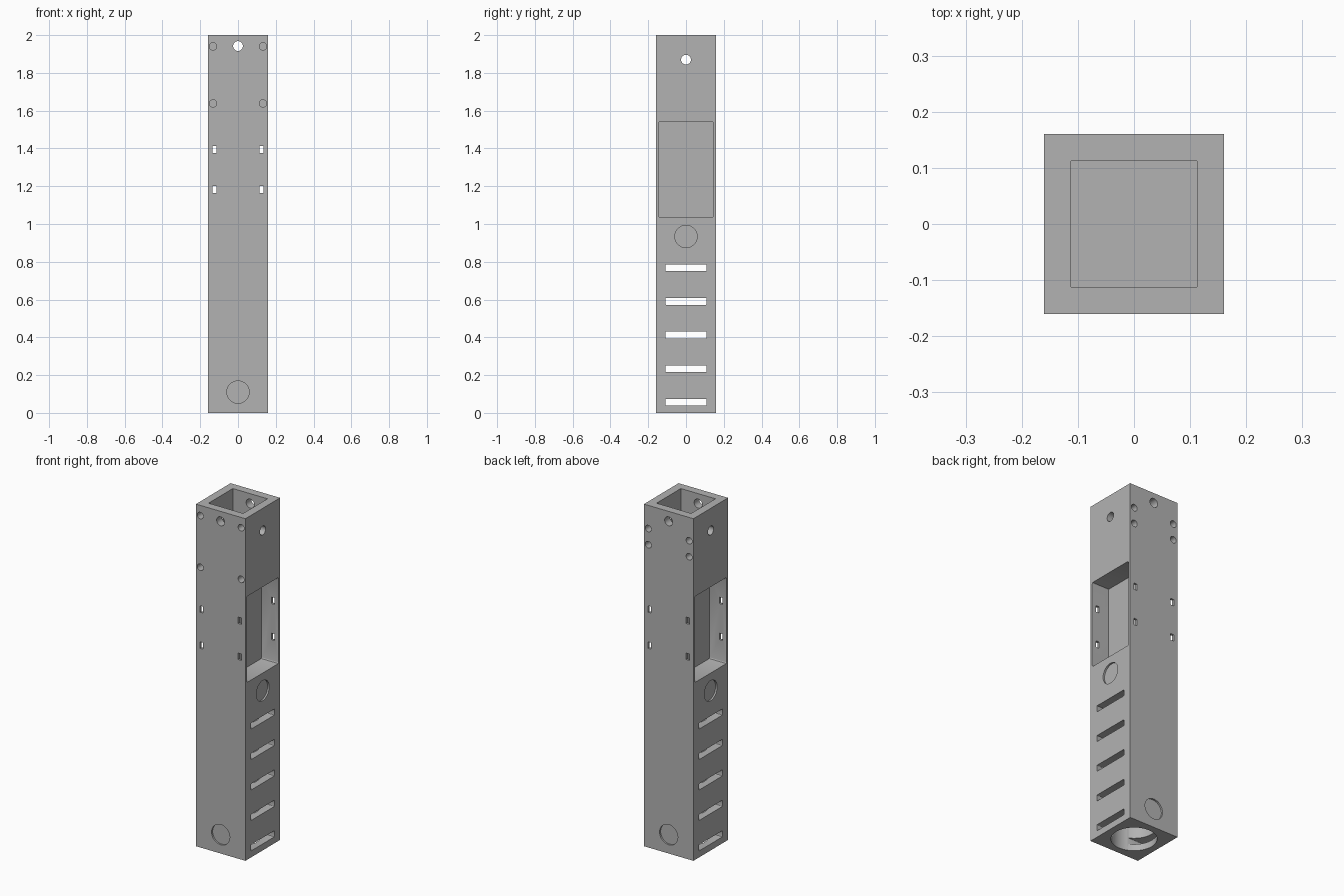
import bpy, bmesh, math
from mathutils import Matrix, Vector

if "Cube" in bpy.data.objects:
    bpy.data.objects.remove(bpy.data.objects["Cube"])

H = 0.16          # half width of the square column


def make_object(name, bm):
    mesh = bpy.data.meshes.new(name)
    bmesh.ops.recalc_face_normals(bm, faces=bm.faces)
    bm.to_mesh(mesh)
    bm.free()
    ob = bpy.data.objects.new(name, mesh)
    bpy.context.collection.objects.link(ob)
    return ob


def box(name, lo, hi, round_axis=None, r=0.0):
    bm = bmesh.new()
    bmesh.ops.create_cube(bm, size=1)
    lo, hi = Vector(lo), Vector(hi)
    size, mid = hi - lo, (lo + hi) / 2
    for v in bm.verts:
        v.co = Vector(a * b + c for a, b, c in zip(v.co, size, mid))
    if round_axis is not None:
        edges = [e for e in bm.edges
                 if abs(e.verts[0].co[round_axis] - e.verts[1].co[round_axis]) > 1e-4]
        bmesh.ops.bevel(bm, geom=edges, offset=r, segments=3, profile=0.5, affect='EDGES')
    return make_object(name, bm)


def rod(name, axis, centre, r, length, n=32):
    bm = bmesh.new()
    rot = {'X': Matrix.Rotation(math.pi / 2, 4, 'Y'),
           'Y': Matrix.Rotation(math.pi / 2, 4, 'X'),
           'Z': Matrix.Identity(4)}[axis]
    bmesh.ops.create_cone(bm, cap_ends=True, segments=n, radius1=r, radius2=r,
                          depth=length, matrix=Matrix.Translation(centre) @ rot)
    return make_object(name, bm)


column = box("column_body", (-H, -H, 0), (H, H, 2))
grey = bpy.data.materials.new("mid grey")
grey.diffuse_color = (0.45, 0.45, 0.45, 1)
grey.use_nodes = True
grey.node_tree.nodes["Principled BSDF"].inputs["Base Color"].default_value = grey.diffuse_color
column.data.materials.append(grey)


def cut(cutter):
    cutter.hide_render = True
    mod = column.modifiers.new("cut", 'BOOLEAN')
    mod.operation = 'DIFFERENCE'
    mod.solver = 'EXACT'
    mod.object = cutter
    bpy.context.view_layer.objects.active = column
    bpy.ops.object.modifier_apply(modifier=mod.name)
    bpy.data.objects.remove(cutter, do_unlink=True)


# square socket in the top, round bore in the bottom
cut(box("top_socket", (-0.112, -0.112, 1.6), (0.112, 0.112, 2.1)))
cut(rod("bottom_bore", 'Z', (0, 0, 0.375), 0.12, 0.95, 64))

# pockets and shallow round recesses on both sides
for s in (-1, 1):
    xs = sorted((s * 0.05, s * 0.2))
    cut(box("side_pocket", (xs[0], -0.146, 1.037), (xs[1], 0.146, 1.54), 0, 0.008))
    cut(rod("side_recess", 'X', (s * H, 0, 0.934), 0.059, 0.02, 48))
    cut(rod("end_recess", 'Y', (0, s * H, 0.11), 0.059, 0.02, 48))

# ventilation slots straight through
for i in range(5):
    z = 0.056 + 0.178 * i
    cut(box("vent_slot", (-0.2, -0.109, z - 0.018), (0.2, 0.109, z + 0.018), 0, 0.004))

# cross pin holes through the socket
cut(rod("pin_hole_front", 'Y', (0, 0, 1.942), 0.026, 0.5))
cut(rod("pin_hole_side", 'X', (0, 0, 1.87), 0.026, 0.5))

# strap windows into the pockets and blind screw holes
for s in (-1, 1):
    for z in (1.183, 1.394):
        cut(box("strap_window", (s * 0.124 - 0.011, -0.2, z - 0.019),
                (s * 0.124 + 0.011, 0.2, z + 0.019)))
    for side, heights in ((-1, (1.94, 1.638)), (1, (1.864, 1.77))):
        for z in heights:
            cut(rod("screw_hole", 'Y', (s * 0.132, side * H, z), 0.0195, 0.12, 24))

# smooth round walls, sharp edges elsewhere
column.select_set(True)
bpy.context.view_layer.objects.active = column
bpy.ops.object.shade_smooth_by_angle(angle=math.radians(30))
